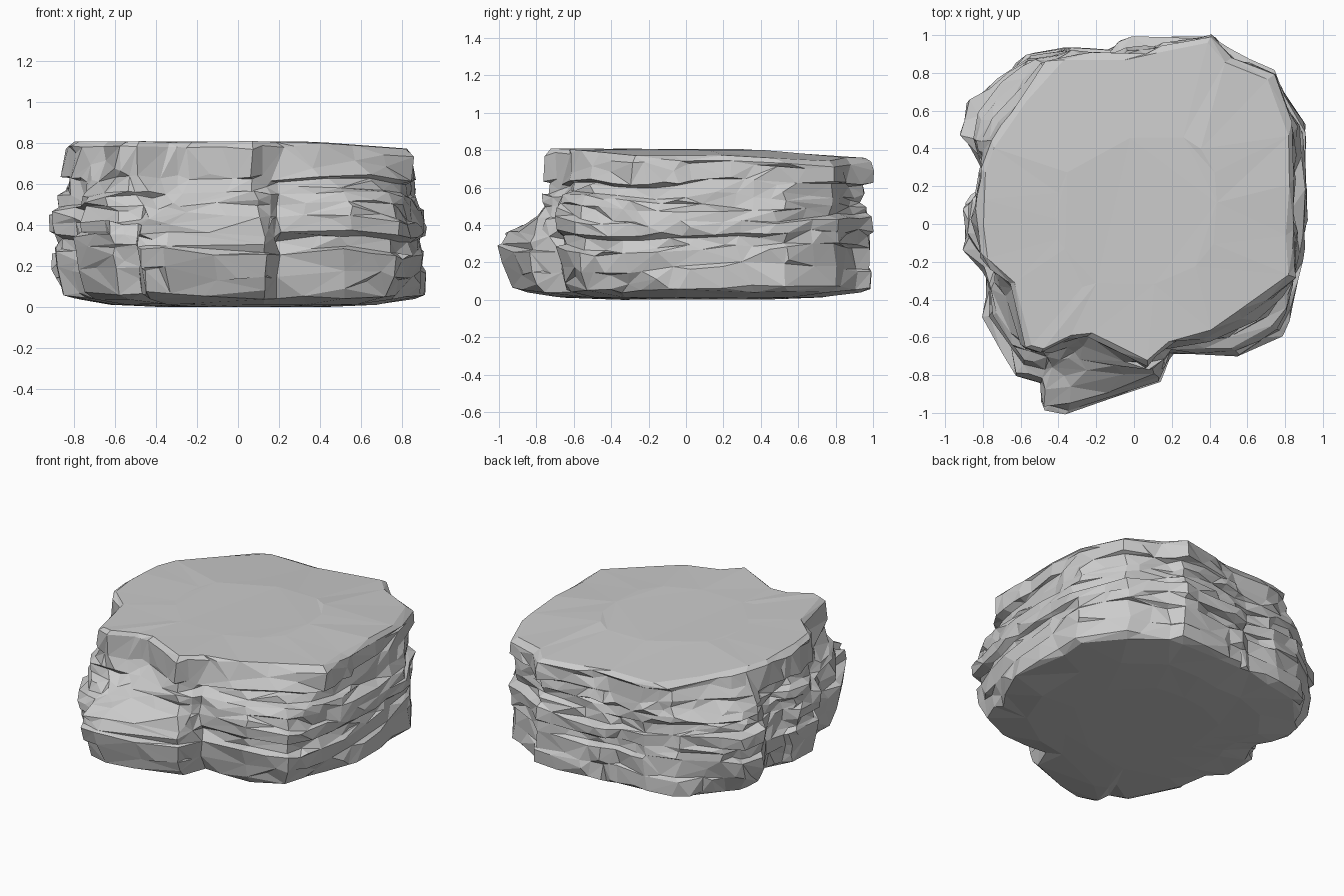
import bpy, bmesh, random
from mathutils import Vector, noise

random.seed(7)
cube = bpy.data.objects.get("Cube")
if cube:
    bpy.data.objects.remove(cube)

# Outline in hundredths: foot x, foot y, rim x, rim y
OUTLINE = [
    (91, 2, 85, 2), (91, 30, 86, 28), (91, 55, 85, 52), (73, 81, 75, 80),
    (52, 90, 52, 88), (41, 99, 41, 100), (16, 98, 18, 96), (-4, 98, 4, 91),
    (-14, 92, -11, 91), (-34, 94, -32, 92), (-56, 90, -48, 87), (-74, 78, -60, 67),
    (-88, 62, -71, 53), (-91, 48, -78, 41), (-81, 32, -82, 29), (-84, 16, -83, 16),
    (-91, 9, -83, 6), (-91, -13, -83, -14), (-79, -26, -77, -24), (-80, -50, -67, -32),
    (-62, -80, -58, -66), (-49, -85, -50, -69), (-49, -99, -36, -62), (-35, -103, -24, -60),
    (14, -86, 7, -76), (20, -69, 21, -64), (56, -70, 42, -57), (79, -58, 63, -44),
    (84, -42, 85, -29), (89, -20, 85, -16)]
STEPS = 3
COLUMNS = len(OUTLINE) * STEPS

# Layers of stone: bottom height, top height, mean inset, spread of inset
LAYERS = [
    (0.06, 0.17, 0.01, 0.02), (0.17, 0.28, 0.01, 0.02), (0.28, 0.35, 0.03, 0.04),
    (0.35, 0.43, 0.02, 0.03), (0.43, 0.5, 0.03, 0.04), (0.5, 0.56, 0.025, 0.035),
    (0.56, 0.63, 0.035, 0.035), (0.63, 0.76, 0.008, 0.018)]


def smooth(low, high, value):
    t = min(max((value - low) / (high - low), 0), 1)
    return t * t * (3 - 2 * t)


def outline_point(column, blend):
    """Point on the outline, between the foot (0) and the rim (1)."""
    index, step = divmod(column, STEPS)
    a = Vector(OUTLINE[index])
    b = Vector(OUTLINE[(index + 1) % len(OUTLINE)])
    p = a.lerp(b, step / STEPS) / 100
    return Vector((p[0], p[1], 0)).lerp(Vector((p[2], p[3], 0)), blend)


def wall_point(column, z):
    """Wall that leans from the foot to the rim, lowest on the front spur."""
    spur = smooth(0.7, 0.85, -outline_point(column, 0).y)
    p = outline_point(column, smooth(0.42 - 0.13 * spur, 0.76 - 0.12 * spur, z))
    # The foot narrows on the front and the -x side
    narrow = max(smooth(0, 0.4, -p.y), smooth(0.5, 0.9, -p.x))
    return p * (1 - 0.065 * narrow * (1 - smooth(0.05, 0.27, z)))


def top_height(p):
    return 0.806 - 0.045 * smooth(0.2, 1, p.y) - 0.04 * smooth(0.3, 0.95, p.x)


def block_offsets(mean, spread):
    """Split one layer of stone into blocks, each set in by its own amount."""
    offsets = []
    while len(offsets) < COLUMNS:
        offsets += [mean + random.uniform(-spread, spread)] * random.randint(3, 9)
    return offsets[:COLUMNS]


def jitter(amount):
    return Vector([random.uniform(-amount, amount) for _ in range(3)])


bm = bmesh.new()
rings = []


def add_ring(points):
    rings.append([bm.verts.new(p) for p in points])


# Shallow bowl of the underside, cut back below the front spur
for scale, height in ((0.5, 0.004), (0.75, 0.014), (0.95, 0.042)):
    points = []
    for c in range(COLUMNS):
        p = wall_point(c, 0.06) * scale
        p.y = max(p.y, -0.9 * scale)
        p.z = height
        points.append(p + jitter(0.004))
    add_ring(points)

# Ledges of layered stone
for low, high, mean, spread in LAYERS:
    offsets = block_offsets(mean, spread)
    for z in (low + 0.007, (low + high) / 2, high - 0.007):
        points = []
        for c in range(COLUMNS):
            p = wall_point(c, z)
            wave = noise.noise(Vector((p.x * 2, p.y * 2, z * 3))) * 0.05
            p *= 1 - offsets[c]
            p.z = min(z + wave * smooth(0.04, 0.2, z), top_height(p) - 0.035)
            points.append(p + jitter(0.01))
        add_ring(points)

# Rim and gently sloping top
for scale, drop in ((0.99, 0.02), (0.955, 0), (0.75, 0), (0.5, 0)):
    points = []
    for c in range(COLUMNS):
        p = outline_point(c, 1) * scale
        p.z = top_height(p) - drop
        points.append(p + jitter(0.004))
    add_ring(points)

# Skin the rings and cap both ends
for lower, upper in zip(rings, rings[1:]):
    for c in range(COLUMNS):
        d = (c + 1) % COLUMNS
        bm.faces.new((lower[c], lower[d], upper[d], upper[c]))
bm.faces.new(rings[0])
bm.faces.new(rings[-1])
bmesh.ops.recalc_face_normals(bm, faces=bm.faces)
bmesh.ops.triangulate(bm, faces=bm.faces)

mesh = bpy.data.meshes.new("layered_rock")
bm.to_mesh(mesh)
bm.free()
rock = bpy.data.objects.new("layered_rock", mesh)
bpy.context.collection.objects.link(rock)

# Collapse into irregular flat facets
facets = rock.modifiers.new("facets", 'DECIMATE')
facets.ratio = 0.27

stone = bpy.data.materials.new("grey_stone")
stone.use_nodes = True
colour = (0.6, 0.6, 0.6, 1)
stone.diffuse_color = colour
stone.node_tree.nodes["Principled BSDF"].inputs["Base Color"].default_value = colour
mesh.materials.append(stone)
